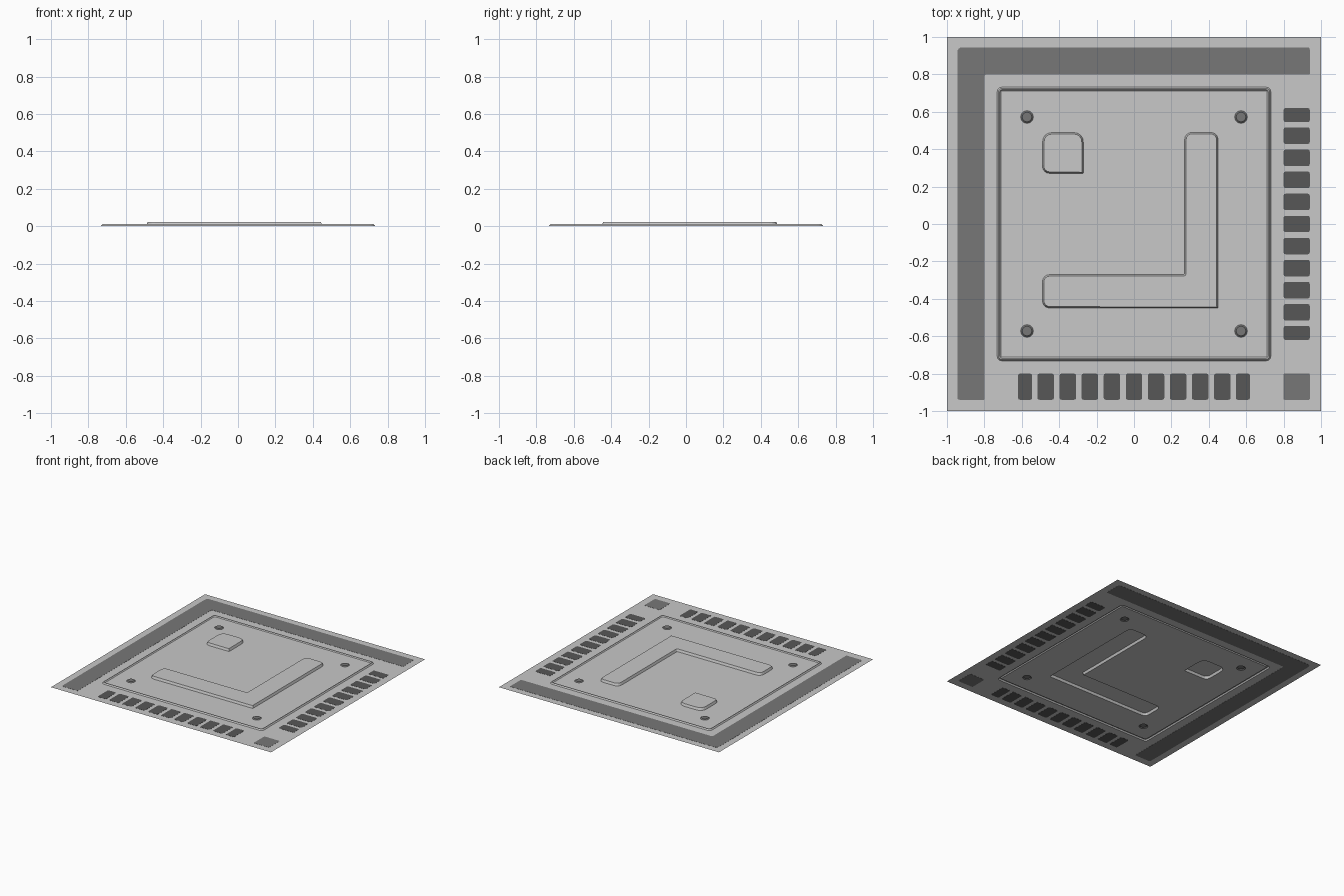
import bpy, bmesh, math

if "Cube" in bpy.data.objects:
    bpy.data.objects.remove(bpy.data.objects["Cube"])

Z0, RIM, TOP = 0.001, 0.011, 0.023   # sheet level, rim crest, embossed top


def mat(name, v):
    m = bpy.data.materials.new(name)
    m.diffuse_color = (v, v, v, 1)
    m.use_nodes = True
    m.node_tree.nodes["Principled BSDF"].inputs["Base Color"].default_value = m.diffuse_color
    return m


LIGHT, MID, DARK = mat("light grey", 0.58), mat("mid grey", 0.185), mat("dark grey", 0.095)


def make(name, bm, m):
    me = bpy.data.meshes.new(name)
    bm.to_mesh(me)
    bm.free()
    me.materials.append(m)
    ob = bpy.data.objects.new(name, me)
    bpy.context.collection.objects.link(ob)
    return ob


def rounded(pts, radii, seg=4):
    """Round the corners of a counter-clockwise outline; returns points in order."""
    out, n = [], len(pts)
    for i, (x, y) in enumerate(pts):
        r = radii[i] if isinstance(radii, (list, tuple)) else radii
        if r <= 0:
            out.append((x, y))
            continue
        ends = []
        for j in (i - 1, (i + 1) % n):
            dx, dy = pts[j][0] - x, pts[j][1] - y
            d = math.hypot(dx, dy)
            ends.append((x + dx / d * r, y + dy / d * r))
        a, b = ends
        for k in range(seg + 1):
            t = k / seg
            out.append(tuple((1 - t) ** 2 * a[c] + 2 * t * (1 - t) * (x, y)[c] + t * t * b[c] for c in (0, 1)))
    return out


def rect(x0, x1, y0, y1):
    return [(x0, y0), (x1, y0), (x1, y1), (x0, y1)]


def inset(pts, d):
    """Shift each side of a counter-clockwise outline inward by d."""
    out, n = [], len(pts)
    for i in range(n):
        p, q, r = pts[i - 1], pts[i], pts[(i + 1) % n]
        l1, l2 = math.dist(p, q), math.dist(q, r)
        n1 = (-(q[1] - p[1]) / l1, (q[0] - p[0]) / l1)
        n2 = (-(r[1] - q[1]) / l2, (r[0] - q[0]) / l2)
        k = d / max(0.2, 1 + n1[0] * n2[0] + n1[1] * n2[1])
        out.append((q[0] + (n1[0] + n2[0]) * k, q[1] + (n1[1] + n2[1]) * k))
    return out


def ring(bm, pts, z):
    return [bm.verts.new((x, y, z)) for x, y in pts]


def fill(bm, loops):
    edges = [bm.edges.get((l[i - 1], l[i])) or bm.edges.new((l[i - 1], l[i])) for l in loops for i in range(len(l))]
    res = bmesh.ops.triangle_fill(bm, use_beauty=True, use_dissolve=False, edges=edges)
    for g in res["geom"]:
        if isinstance(g, bmesh.types.BMFace):
            g.normal_update()
            if g.normal.z < 0:
                g.normal_flip()


def wall(bm, a, b):
    for i in range(len(a)):
        bm.faces.new((a[i - 1], a[i], b[i], b[i - 1]))


def plate(name, pts, m, z0=0.0, z1=0.002):
    bm = bmesh.new()
    a, b = ring(bm, pts, z0), ring(bm, pts, z1)
    wall(bm, a, b)
    bm.faces.new(b)
    bm.faces.new(a[::-1])
    return make(name, bm, m)


# outlines
frame = rounded(rect(-0.732, 0.732, -0.732, 0.732), 0.03)
bracket = rounded([(-0.49, -0.45), (0.45, -0.45), (0.45, 0.49), (0.27, 0.49), (0.27, -0.27), (-0.49, -0.27)],
                  [0.045, 0.006, 0.045, 0.045, 0.006, 0.045])
block = rounded(rect(-0.49, -0.27, 0.27, 0.49), [0.045, 0.006, 0.06, 0.06])
screws = [[(sx * 0.572 + 0.034 * math.cos(k * math.pi / 8), sy * 0.572 + 0.034 * math.sin(k * math.pi / 8))
           for k in range(16)] for sx in (-1, 1) for sy in (-1, 1)]

# border sheet around the panel
bm = bmesh.new()
fill(bm, [ring(bm, rect(-1, 1, -1, 1), Z0), ring(bm, frame, Z0)])
make("border_sheet", bm, LIGHT)

# panel: pressed rim, flat floor and two embossed shapes, open underneath
bm = bmesh.new()
steps = [ring(bm, inset(frame, d), z) for d, z in ((0, Z0), (0.007, RIM), (0.013, RIM), (0.02, Z0 + 0.003))]
for a, b in zip(steps, steps[1:]):
    wall(bm, a, b)
floor = Z0 + 0.003
holes = [ring(bm, o, floor) for o in (bracket, block)]
fill(bm, [steps[-1]] + holes + [ring(bm, s, floor) for s in screws])
for base, o in zip(holes, (bracket, block)):
    top = ring(bm, inset(o, 0.008), TOP)
    wall(bm, base, top)
    fill(bm, [top])
make("pressed_panel", bm, LIGHT)

# screw heads in the panel corners
for s in screws:
    bm = bmesh.new()
    a, b = ring(bm, s, floor), ring(bm, inset(s, 0.008), floor + 0.006)
    wall(bm, a, b)
    bm.faces.new(b)
    make("screw_head", bm, MID)

# painted corner band and corner patch
plate("corner_band", rounded([(-0.945, -0.94), (-0.80, -0.94), (-0.80, 0.80), (0.94, 0.80), (0.94, 0.945), (-0.945, 0.945)],
                             [0.015, 0.004, 0.015, 0.004, 0.015, 0.03]), MID)
plate("corner_patch", rounded(rect(0.80, 0.94, -0.94, -0.80), 0.006), MID)

# contact pads along the right and lower edges
for i in range(-5, 6):
    c = i * 0.118
    lo, hi = c - 0.044, c + 0.044
    if i == -5:
        lo, hi = -0.62, -0.545
    if i == 5:
        lo, hi = 0.545, 0.62
    plate("bottom_pad", rounded(rect(lo, hi, -0.94, -0.80), 0.012), DARK)
    plate("right_pad", rounded(rect(0.80, 0.94, lo, hi), 0.012), DARK)
